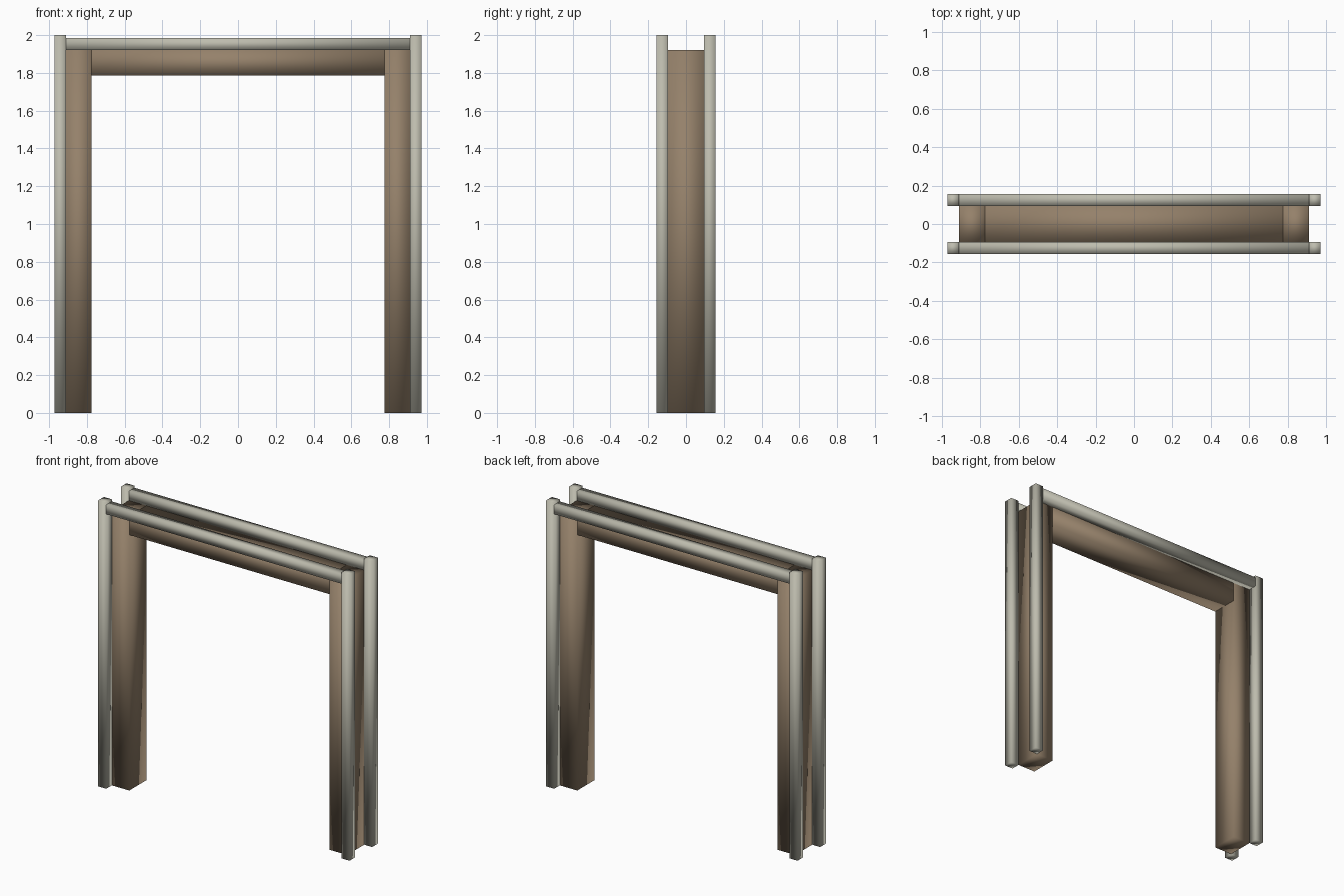
import bpy

if "Cube" in bpy.data.objects:
    bpy.data.objects.remove(bpy.data.objects["Cube"], do_unlink=True)


def make_material(name, rgb):
    mat = bpy.data.materials.new(name)
    mat.use_nodes = True
    colour = (*rgb, 1.0)
    mat.diffuse_color = colour
    mat.node_tree.nodes["Principled BSDF"].inputs["Base Color"].default_value = colour
    return mat


def box(name, x, y, z, mat):
    """Soft-shaded box between the given (low, high) limits on each axis."""
    spans = (x, y, z)
    centre = [(a + b) / 2 for a, b in spans]
    bpy.ops.mesh.primitive_cube_add(size=1, location=centre)
    obj = bpy.context.object
    obj.name = name
    obj.scale = [b - a for a, b in spans]
    bpy.ops.object.transform_apply(location=False, rotation=False, scale=True)
    bpy.ops.object.shade_smooth()
    obj.data.materials.append(mat)
    return obj


def span(sign, near, far):
    return tuple(sorted((sign * near, sign * far)))


tan = make_material("tan wood", (0.30, 0.22, 0.145))
grey = make_material("pale grey trim", (0.51, 0.50, 0.42))

INNER, OUTER, EDGE = 0.775, 0.91, 0.972     # x limits of jamb and trim
CORE, FACE = 0.094, 0.156                   # y limits of core and trim
LINTEL, CORE_TOP, RAIL_TOP, TOP = 1.787, 1.92, 1.985, 2.0

# Core frame: two jambs and the header between them
for side, sx in (("right", -1), ("left", 1)):
    box(f"{side}_jamb", span(sx, INNER, OUTER), (-CORE, CORE), (0, CORE_TOP), tan)
box("header", (-INNER, INNER), (-CORE, CORE), (LINTEL, CORE_TOP), tan)

# Trim on both faces: corner posts with a rail between each pair
for face, sy in (("front", -1), ("back", 1)):
    depth = span(sy, CORE, FACE)
    for side, sx in (("right", -1), ("left", 1)):
        box(f"{face}_{side}_post", span(sx, OUTER, EDGE), depth, (0, TOP), grey)
    box(f"{face}_top_rail", (-OUTER, OUTER), depth, (CORE_TOP, RAIL_TOP), grey)
